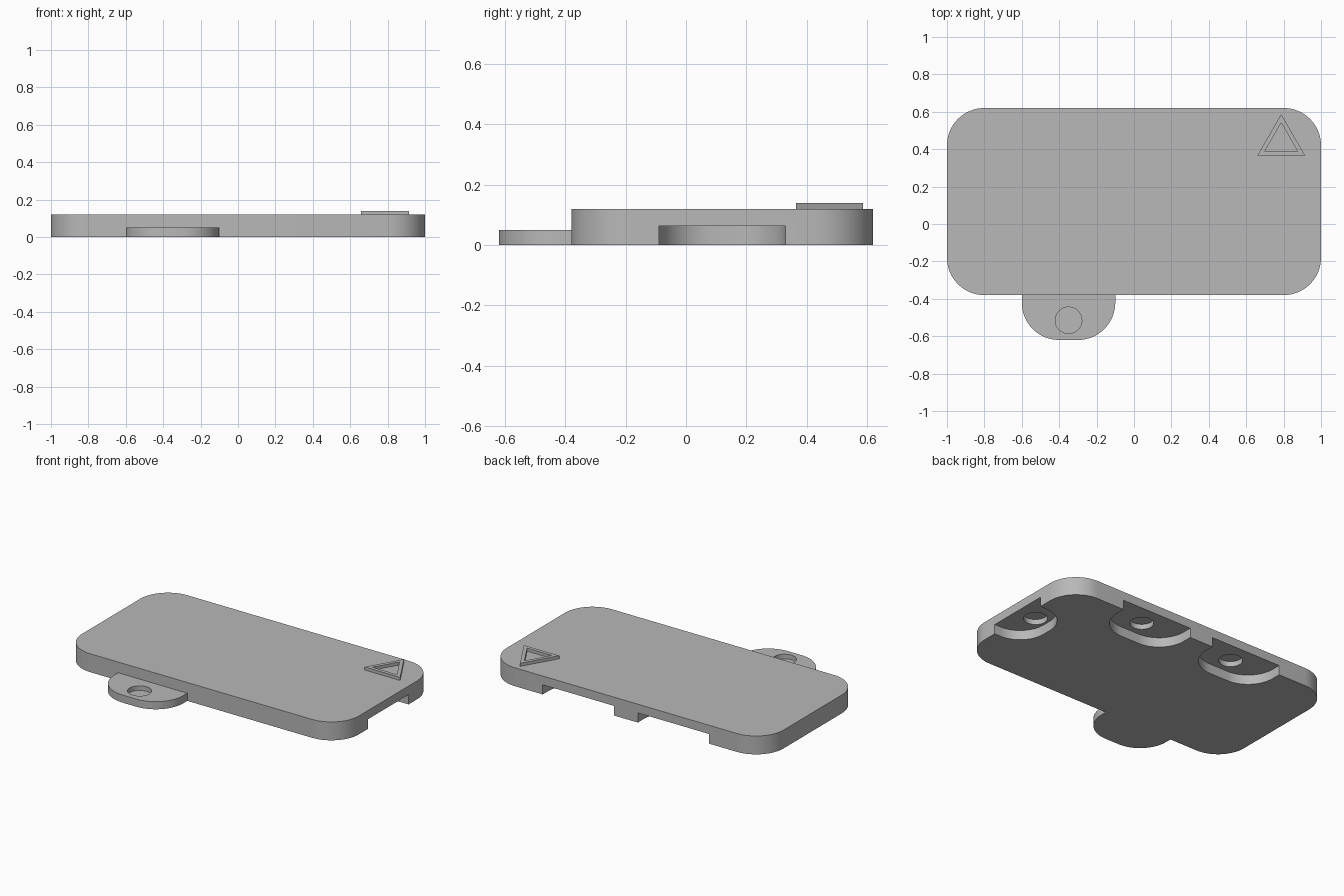
import bpy, bmesh, math
from mathutils import Matrix

if "Cube" in bpy.data.objects:
    bpy.data.objects.remove(bpy.data.objects["Cube"])

grey = bpy.data.materials.new("plain grey")
grey.use_nodes = True
grey.diffuse_color = (0.48, 0.48, 0.48, 1)
grey.node_tree.nodes["Principled BSDF"].inputs["Base Color"].default_value = grey.diffuse_color


def prism(name, outline, z0, z1):
    """Extrude a counter-clockwise outline from z0 to z1."""
    bm = bmesh.new()
    face = bm.faces.new([bm.verts.new((x, y, z0)) for x, y in outline])
    top = bmesh.ops.extrude_face_region(bm, geom=[face])["geom"]
    bmesh.ops.translate(bm, vec=(0, 0, z1 - z0),
                        verts=[v for v in top if isinstance(v, bmesh.types.BMVert)])
    bmesh.ops.recalc_face_normals(bm, faces=bm.faces)
    mesh = bpy.data.meshes.new(name)
    bm.to_mesh(mesh)
    bm.free()
    mesh.materials.append(grey)
    obj = bpy.data.objects.new(name, mesh)
    bpy.context.collection.objects.link(obj)
    return obj


def arc(cx, cy, r, start, sweep=90, steps=16):
    angles = [math.radians(start + sweep * i / steps) for i in range(steps + 1)]
    return [(cx + r * math.cos(a), cy + r * math.sin(a)) for a in angles]


def circle(cx, cy, r):
    return arc(cx, cy, r, 0, 360, 48)[:-1]


def tongue(width, depth, r, overlap=0.0):
    """Outline reaching from y = overlap to y = -depth, far corners rounded."""
    w = width / 2
    return ([(w, overlap), (-w, overlap)] + arc(r - w, r - depth, r, 180)
            + arc(w - r, r - depth, r, 270))


def triangle(cx, cy, r):
    return [(cx + r * math.cos(math.radians(a)), cy + r * math.sin(math.radians(a)))
            for a in (90, 210, 330)]


def cut(target, cutters):
    """Subtract the cutters, apply the result and drop the helpers."""
    for c in cutters:
        c.hide_render = True
        mod = target.modifiers.new("cut", "BOOLEAN")
        mod.operation, mod.solver, mod.object = "DIFFERENCE", "EXACT", c
        bpy.context.view_layer.objects.active = target
        bpy.ops.object.modifier_apply(modifier=mod.name)
        bpy.data.objects.remove(c)


FRONT, BACK, SIDE, MID = -0.38, 0.62, 1.0, 0.12
R = 0.2

# Plate with rounded corners
plate = prism("plate", arc(SIDE - R, BACK - R, R, 0) + arc(R - SIDE, BACK - R, R, 90)
              + arc(R - SIDE, FRONT + R, R, 180) + arc(SIDE - R, FRONT + R, R, 270), 0, 0.12)

# Underside pockets: two at the back edge, one at the +x edge, each with a round recess
pockets = [(-0.343, BACK, 0, 0.514, 0.25, 0.19),
           (0.343, BACK, 0, 0.514, 0.25, 0.19),
           (SIDE, MID, -90, 0.42, 0.225, 0.18)]
for x, y, turn, width, depth, r in pockets:
    place = Matrix.Translation((x, y, 0)) @ Matrix.Rotation(math.radians(turn), 4, "Z")
    helpers = [prism("pocket_cutter", tongue(width, depth, r, 0.1), -0.1, 0.063),
               prism("recess_cutter", circle(0, -0.14, 0.071), -0.05, 0.097)]
    for h in helpers:
        h.data.transform(place)
    cut(plate, helpers)

# Tab at the front edge with a blind round recess in its top
tab = prism("tab", [(x - 0.35, y + FRONT) for x, y in tongue(0.5, 0.24, 0.2)], 0, 0.05)
cut(tab, [prism("tab_recess_cutter", circle(-0.35, -0.515, 0.071), 0.02, 0.1)])

# Raised triangular frame
marker = prism("triangle_frame", triangle(0.787, 0.439, 0.148), 0.12, 0.14)
cut(marker, [prism("triangle_cutter", triangle(0.787, 0.439, 0.102), 0.1, 0.2)])

# Smooth the curved walls, keep edges crisp
for obj in (plate, tab, marker):
    bpy.ops.object.select_all(action="DESELECT")
    obj.select_set(True)
    bpy.context.view_layer.objects.active = obj
    bpy.ops.object.shade_smooth_by_angle(angle=math.radians(30))
